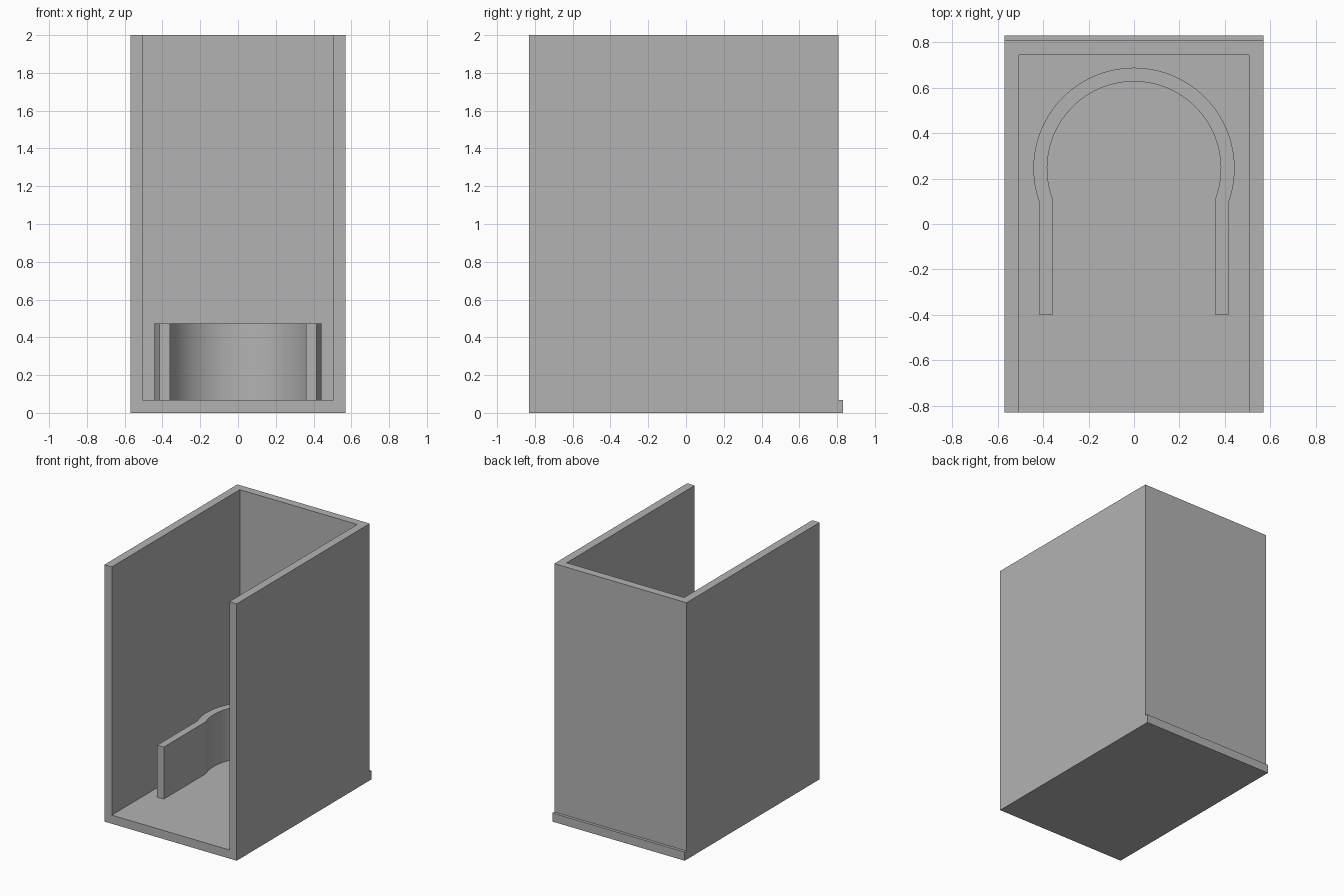
import bpy, bmesh, math
from mathutils import Vector

cube = bpy.data.objects.get("Cube")
if cube:
    bpy.data.objects.remove(cube, do_unlink=True)

grey = bpy.data.materials.new("plain_grey")
grey.use_nodes = True
color = (0.45, 0.45, 0.45, 1)
grey.diffuse_color = color
grey.node_tree.nodes["Principled BSDF"].inputs["Base Color"].default_value = color


def extrude_outline(name, points, direction):
    """Solid made by sweeping a closed outline along a direction."""
    bm = bmesh.new()
    face = bm.faces.new([bm.verts.new(p) for p in points])
    swept = bmesh.ops.extrude_face_region(bm, geom=[face], use_keep_orig=True)
    moved = [g for g in swept["geom"] if isinstance(g, bmesh.types.BMVert)]
    bmesh.ops.translate(bm, verts=moved, vec=Vector(direction))
    bmesh.ops.recalc_face_normals(bm, faces=bm.faces)
    mesh = bpy.data.meshes.new(name)
    bm.to_mesh(mesh)
    bm.free()
    mesh.materials.append(grey)
    obj = bpy.data.objects.new(name, mesh)
    bpy.context.collection.objects.link(obj)
    return obj


def activate(obj):
    bpy.ops.object.select_all(action="DESELECT")
    obj.select_set(True)
    bpy.context.view_layer.objects.active = obj


HALF_W, FRONT, BACK, LIP_BACK = 0.57, -0.83, 0.807, 0.83
FLOOR, TOP = 0.067, 2.0
INNER_W, INNER_BACK = 0.506, 0.745

# Housing: side profile with the rear lip, swept across the width
profile = [(FRONT, 0), (LIP_BACK, 0), (LIP_BACK, FLOOR), (BACK, FLOOR),
           (BACK, TOP), (FRONT, TOP)]
housing = extrude_outline("housing", [(-HALF_W, y, z) for y, z in profile],
                          (2 * HALF_W, 0, 0))

# Cavity, open at the front and top
cavity = [(-INNER_W, FRONT - 1), (INNER_W, FRONT - 1),
          (INNER_W, INNER_BACK), (-INNER_W, INNER_BACK)]
cutter = extrude_outline("cavity_cutter", [(x, y, FLOOR) for x, y in cavity],
                         (0, 0, TOP + 1))
cutter.hide_render = True
cut = housing.modifiers.new("cavity", "BOOLEAN")
cut.operation = "DIFFERENCE"
cut.solver = "EXACT"
cut.object = cutter
activate(housing)
bpy.ops.object.modifier_apply(modifier=cut.name)
bpy.data.objects.remove(cutter, do_unlink=True)

# Holder clip: round arc with two straight legs
CENTER_Y, LEG_FRONT, CLIP_HEIGHT, STEPS = 0.245, -0.4, 0.405, 64


def clip_side(radius, leg_x):
    """Right leg tip, arc over the back, left leg tip."""
    start = -math.acos(leg_x / radius)
    sweep = math.pi - 2 * start
    angles = [start + sweep * i / STEPS for i in range(STEPS + 1)]
    arc = [(radius * math.cos(a), CENTER_Y + radius * math.sin(a)) for a in angles]
    return [(leg_x, LEG_FRONT)] + arc + [(-leg_x, LEG_FRONT)]


outline = clip_side(0.443, 0.416) + clip_side(0.382, 0.359)[::-1]
clip = extrude_outline("holder_clip", [(x, y, FLOOR) for x, y in outline],
                       (0, 0, CLIP_HEIGHT))
activate(clip)
bpy.ops.object.shade_smooth_by_angle(angle=math.radians(15))
